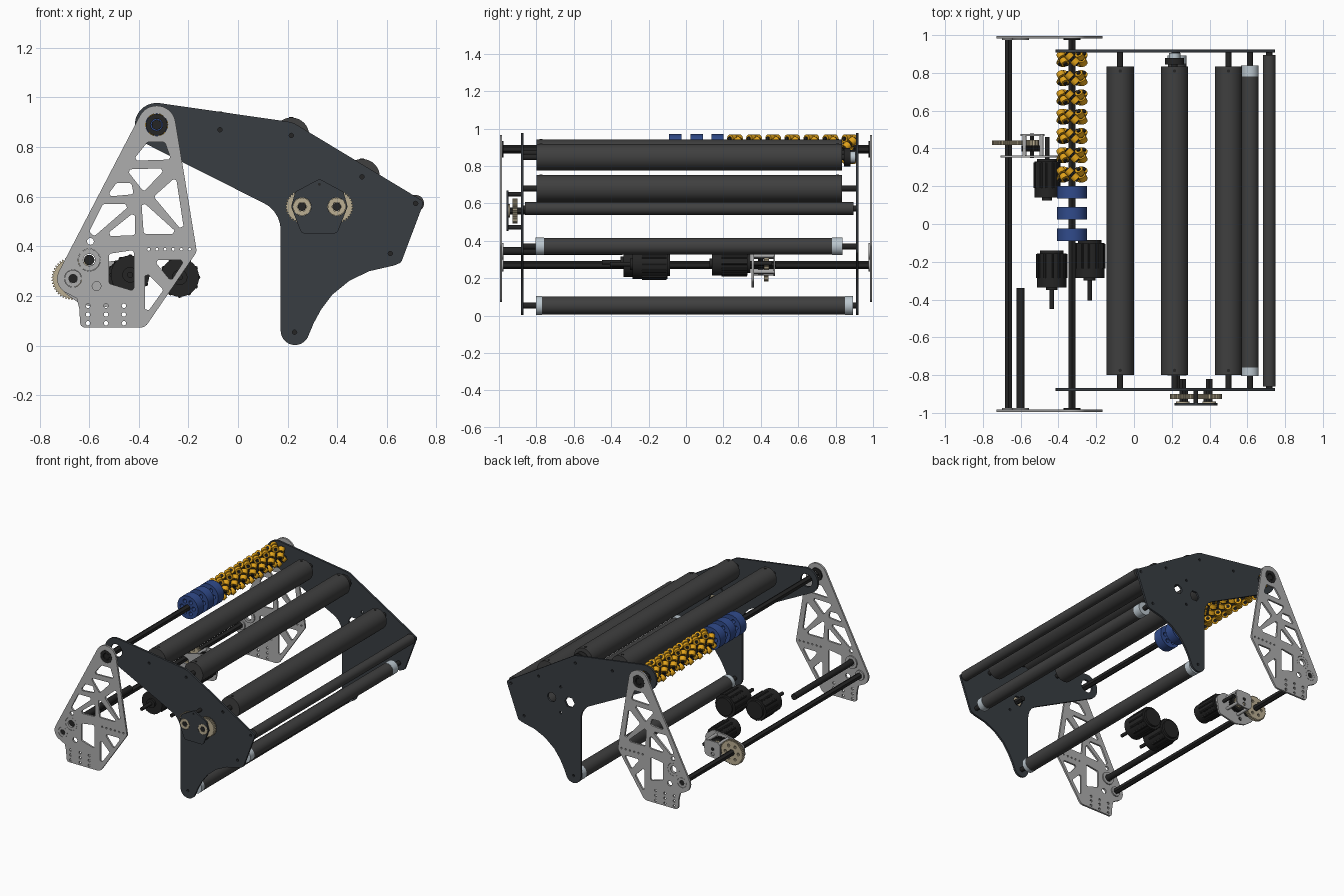
import bpy, bmesh
from math import sin, cos, tan, pi, radians
from mathutils import Vector, Matrix

if "Cube" in bpy.data.objects:
    bpy.data.objects.remove(bpy.data.objects["Cube"])


def mat(name, *c):
    m = bpy.data.materials.new(name)
    m.diffuse_color = (*c, 1)
    m.use_nodes = True
    m.node_tree.nodes["Principled BSDF"].inputs["Base Color"].default_value = m.diffuse_color
    return m


PLATE = mat("plate_charcoal", .04, .047, .055)
RUBBER = mat("roller_rubber", .05, .05, .05)
BLACK = mat("black", .018, .018, .018)
YELLOW = mat("yellow", .75, .36, .01)
BLUE = mat("blue", .03, .07, .26)
TAN = mat("gear_tan", .5, .43, .29)
WHITE = mat("pale_plastic", .5, .57, .62)
GREY = mat("aluminium", .42, .42, .42)


def add(name, mesh, m, loc=(0, 0, 0)):
    o = bpy.data.objects.new(name, mesh)
    o.location = loc
    bpy.context.collection.objects.link(o)
    if m and not mesh.materials:
        mesh.materials.append(m)
    return o


# cylinders: each rod is (start, end, radius, sides)
def rods(name, specs, m, loc=(0, 0, 0)):
    bm = bmesh.new()
    for p, q, r, n in specs:
        p, q = Vector(p), Vector(q)
        M = Matrix.Translation((p + q) / 2) @ (q - p).to_track_quat('Z', 'Y').to_matrix().to_4x4()
        bmesh.ops.create_cone(bm, cap_ends=True, segments=n, radius1=r, radius2=r,
                              depth=(q - p).length, matrix=M)
    me = bpy.data.meshes.new(name)
    bm.to_mesh(me)
    bm.free()
    return add(name, me, m, loc)


def along_y(name, x, z, y0, y1, r, m, n=32):
    return rods(name, [((x, y0, z), (x, y1, z), r, n)], m)


# 2D outline helpers
def arc(cx, cz, r, a0, a1, n=14):
    return [(cx + r * cos(radians(a0 + (a1 - a0) * i / n)),
             cz + r * sin(radians(a0 + (a1 - a0) * i / n))) for i in range(n + 1)]


def circle(cx, cz, r, n=20):
    return arc(cx, cz, r, 0, 360, n)[:-1]


def fillet(pts, default=0.0, n=5):
    out = []
    for i, p in enumerate(pts):
        r = p[2] if len(p) > 2 else default
        c, a, b = (Vector(q[:2]) for q in (p, pts[i - 1], pts[(i + 1) % len(pts)]))
        if r == 0:
            out.append(tuple(c))
            continue
        u, v = (a - c), (b - c)
        lim = .45 * min(u.length, v.length)
        u.normalize()
        v.normalize()
        h = u.angle(v) / 2
        d = min(r / tan(h), lim)
        o = c + (u + v).normalized() * d / cos(h)
        s, e = c + u * d - o, c + v * d - o
        for k in range(n + 1):
            w = s.lerp(e, k / n).normalized() * s.length
            out.append(tuple(o + w))
    return out


def gear_outline(x, z, r, teeth):
    out = []
    for i in range(teeth):
        for f, rr in ((0, r * .92), (.25, r * .92), (.45, r), (.75, r)):
            a = 2 * pi * (i + f) / teeth
            out.append((x + rr * cos(a), z + rr * sin(a)))
    return out


# flat plate in the xz plane with holes
def plate(name, outline, holes, y, t, m):
    cu = bpy.data.curves.new(name, 'CURVE')
    cu.dimensions, cu.fill_mode, cu.extrude = '2D', 'BOTH', t / 2
    for pts in [outline] + holes:
        s = cu.splines.new('POLY')
        s.points.add(len(pts) - 1)
        for sp, (x, z) in zip(s.points, pts):
            sp.co = (x, z, 0, 1)
        s.use_cyclic_u = True
    tmp = bpy.data.objects.new(name + "_tmp", cu)
    bpy.context.collection.objects.link(tmp)
    me = bpy.data.meshes.new_from_object(tmp.evaluated_get(bpy.context.evaluated_depsgraph_get()))
    bpy.data.objects.remove(tmp)
    bpy.data.curves.remove(cu)
    me.transform(Matrix.Translation((0, y, 0)) @ Matrix.Rotation(pi / 2, 4, 'X'))
    return add(name, me, m)


# dark intake side plates
AX, AZ = -.328, .89
dark = fillet(arc(AX, AZ, .088, 82, 242) + [(.172, .54, .12)] + arc(.23, .06, .058, 180, 345)
              + [(.305, .09), (.335, .145), (.38, .205), (.45, .262), (.53, .3), (.63, .323),
                 (.658, .335, .02), (.75, .58, .015), (.22, .9, .08)])
axles = [(-.073, .87), (.215, .847), (.5, .68), (.716, .573), (.614, .371), (.228, .054)]
dark_holes = [circle(x, z, .009, 12) for x, z in axles]
dark_holes += [circle(AX, AZ, .045), circle(.258, .56, .038, 6), circle(.398, .56, .032),
               circle(.328, .65, .009, 10), circle(.328, .47, .009, 10)]
for side, y in (("front", -.876), ("back", .916)):
    plate(f"intake_side_plate_{side}", dark, dark_holes, y, .014, PLATE)

# pale truss plates
truss = fillet(arc(AX, AZ, .077, 9, 151) + arc(-.665, .27, .064, 151, 250)
               + [(-.65, .19), (-.64, .15), (-.635, .072, .02), (-.375, .072, .04), (-.166, .378, .03)])
windows = [[(-.365, .82), (-.295, .82), (-.27, .75), (-.425, .745)],
           [(-.45, .71), (-.29, .715), (-.38, .62)],
           [(-.25, .68), (-.215, .45), (-.34, .6)],
           [(-.39, .585), (-.24, .45), (-.38, .45)],
           [(-.49, .655), (-.43, .655), (-.42, .61), (-.53, .6)],
           [(-.545, .57), (-.43, .57), (-.58, .44), (-.6, .46)],
           [(-.415, .54), (-.415, .445), (-.54, .44)],
           [(-.52, .37), (-.42, .385), (-.42, .22), (-.52, .25)],
           [(-.34, .345), (-.215, .345), (-.27, .26)],
           [(-.375, .3), (-.3, .225), (-.375, .12)]]
truss_holes = [fillet(w, .01, 3) for w in windows]
truss_holes += [circle(AX, AZ, .045), circle(-.665, .27, .035), circle(-.6, .345, .045),
                circle(-.595, .42, .014, 12), circle(-.57, .24, .018, 12)]
truss_holes += [circle(x, z, .009, 10) for x in (-.605, -.532, -.46) for z in (.09, .125, .16)]
truss_holes += [circle(-.36 + .033 * i, .388, .006, 8) for i in range(6)]
for side, s in (("front", -1), ("back", 1)):
    plate(f"truss_plate_{side}", truss, truss_holes, s * .989, .013, GREY)
    for nm, x, z, r in (("pivot", AX, AZ, .044), ("lower", -.665, .27, .034), ("tube", -.6, .345, .044)):
        plate(f"{nm}_bearing_{side}", circle(x, z, r), [circle(x, z, r * .55)], s * .985, .02, BLACK if nm == "pivot" else GREY)

# cross shafts
along_y("pivot_shaft", AX, AZ, -.99, .99, .022, BLACK, 6)
along_y("lower_cross_shaft", -.665, .27, -.99, .99, .021, BLACK, 6)
along_y("short_cross_tube", -.6, .345, -.985, -.34, .021, BLACK)

# rollers with shafts and pale end caps
specs = [(.072, -.8, .834, 0, 0), (.072, -.8, .834, 0, 0), (.072, -.8, .834, 0, 0),
         (.034, -.86, .895, 0, 0), (.045, -.765, .785, -.805, .838), (.049, -.775, .855, -.802, .893)]
for i, ((x, z), (r, y0, y1, c0, c1)) in enumerate(zip(axles, specs), 1):
    along_y(f"roller_{i}", x, z, y0, y1, r, RUBBER, 40)
    along_y(f"roller_shaft_{i}", x, z, -.873, .913, .016, BLACK, 12)
    if c0:
        rods(f"roller_caps_{i}", [((x, c0, z), (x, y0 + .005, z), r * 1.03, 40),
                                  ((x, y1 - .005, z), (x, c1, z), r * 1.03, 40)], WHITE)
    elif r > .05:
        rods(f"roller_screws_{i}", [((x, y, z + r - .01), (x, y, z + r + .002), .009, 10)
                                    for y in (-.775, .81)], BLACK)
x, z = axles[1]
along_y("roller_pulley", x, z, .845, .88, .05, BLACK)
along_y("roller_pulley_hub", x, z, .86, .905, .03, WHITE)

# angled-roller wheels
barrels, pins = [], []
for k in range(6):
    a = pi / 2 + k * pi / 3
    c = Vector((.056 * cos(a), 0, .056 * sin(a)))
    d = Vector((sin(a), -1, -cos(a))).normalized()
    barrels += [(c - d * .037, c - d * .006, .023, 14), (c + d * .006, c + d * .037, .023, 14)]
    pins.append((c - d * .045, c + d * .045, .011, 8))
    pins.append(((0, 0, 0), c, .012, 8))
hub = pins + [((0, -.025, 0), (0, .025, 0), .037, 20)]
for i in range(7):
    y = .262 + i * .102
    rods(f"angled_wheel_rollers_{i + 1}", barrels, YELLOW, (AX, y, AZ))
    rods(f"angled_wheel_hub_{i + 1}", hub, BLACK, (AX, y, AZ))

# blue centre wheels
for i, y in enumerate((-.057, .057, .168), 1):
    web = [circle(AX, AZ, .02, 6)] + [circle(AX + .045 * cos(k * pi / 3), AZ + .045 * sin(k * pi / 3), .014, 12) for k in range(6)]
    plate(f"blue_wheel_{i}", circle(AX, AZ, .08, 40), web, y, .066, BLUE)

# motors: body, end flange, ribs and output shaft
def motor(name, x, z, y0, y1, r, tip):
    rib = [((x + r * .95 * cos(k * pi / 6), y0 + .05, z + r * .95 * sin(k * pi / 6)),
            (x + r * .95 * cos(k * pi / 6), y1 - .02, z + r * .95 * sin(k * pi / 6)), .009, 8) for k in range(12)]
    rods(name, [((x, y0, z), (x, y1 - .015, z), r, 32), ((x, y1 - .02, z), (x, y1, z), r * .8, 32),
                ((x, y0 - .015, z), (x, y0, z), r * .4, 20), ((x, y0, z), (x, tip, z), .012, 12)] + rib, BLACK)


motor("drive_motor_left", -.435, .285, -.335, -.14, .078, -.45)
motor("drive_motor_right", -.235, .275, -.285, -.085, .078, -.405)
motor("gearbox_motor", -.46, .28, .14, .345, .066, .46)

# lower gearbox
gb = fillet([(-.7, .3, .04), (-.71, .22, .04), (-.64, .17), (-.56, .15, .02), (-.42, .18, .03),
             (-.4, .3, .04), (-.46, .345, .03), (-.56, .335, .03)])
plate("gearbox_large_plate", gb, [circle(-.655, .262, .024), circle(-.6, .2, .013, 12), circle(-.55, .3, .015, 12)], .357, .012, GREY)
small = fillet([(-.6, .33, .03), (-.6, .21, .03), (-.48, .22, .03), (-.47, .33, .03)])
plate("gearbox_small_plate", small, [circle(-.54, .24, .012, 12)], .472, .01, GREY)
plate("gearbox_output_gear", gear_outline(-.665, .27, .087, 44), [circle(-.665, .27, .022, 6)] +
      [circle(-.665 + .05 * cos(k * pi / 3), .27 + .05 * sin(k * pi / 3), .01, 10) for k in range(6)], .43, .024, TAN)
plate("gearbox_idler_gear", gear_outline(-.54, .275, .055, 28), [circle(-.54, .275, .012, 6)], .4, .03, BLACK)
plate("gearbox_pinion", gear_outline(-.54, .275, .036, 14), [circle(-.54, .275, .012, 6)], .43, .028, TAN)
along_y("gearbox_idler_shaft", -.54, .275, .35, .48, .013, BLACK, 6)
rods("gearbox_spacers", [((x, .357, z), (x, .472, z), .011, 12) for x, z in ((-.58, .315), (-.58, .225), (-.49, .235), (-.49, .32))], GREY)

# front gear pair and cover
cover = fillet([(.328, .672, .02), (.425, .62, .02), (.442, .56, .02), (.4, .452, .02),
                (.256, .452, .02), (.214, .56, .02), (.231, .62, .02)])
plate("gear_cover", cover, [circle(.258, .56, .037), circle(.398, .56, .037), circle(.328, .65, .006, 8)], -.954, .012, PLATE)
for nm, x in (("left", .258), ("right", .398)):
    plate(f"cover_gear_{nm}", gear_outline(x, .56, .067, 34), [circle(x, .56, .018, 6)], -.914, .026, TAN)
    plate(f"cover_bearing_{nm}", circle(x, .56, .036), [circle(x, .56, .02, 6)], -.95, .02, TAN)
    along_y(f"cover_gear_shaft_{nm}", x, .56, -.96, -.82, .019, BLACK, 6)
rods("cover_spacers", [((x, -.954, z), (x, -.876, z), .012, 12) for x, z in ((.328, .65), (.275, .472), (.38, .472))], BLACK)

# smooth round surfaces, keep edges crisp
bpy.ops.object.select_all(action='SELECT')
bpy.context.view_layer.objects.active = bpy.context.selected_objects[0]
bpy.ops.object.shade_smooth_by_angle(angle=radians(32))
